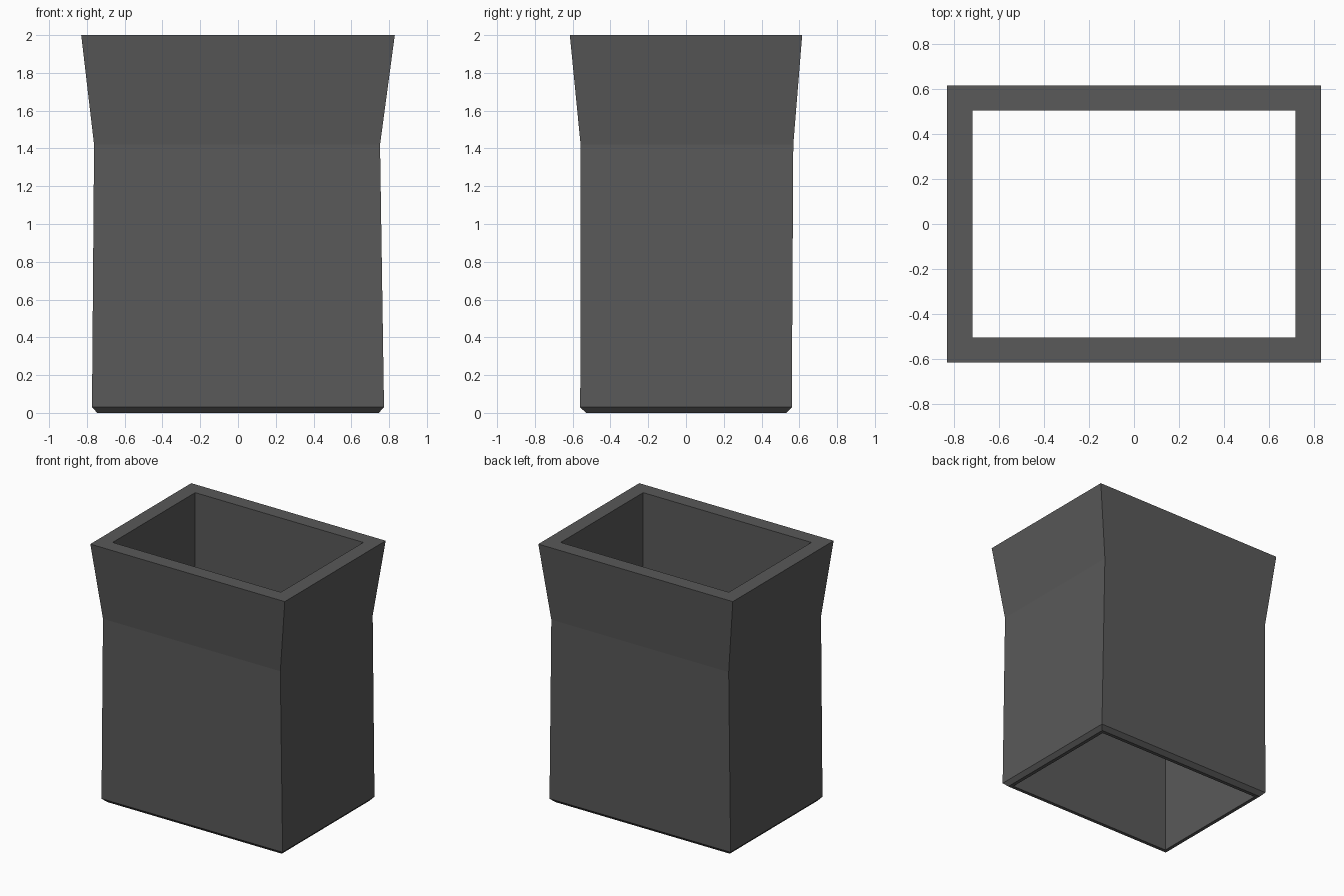
import bpy
import bmesh

cube = bpy.data.objects.get("Cube")
if cube:
    bpy.data.objects.remove(cube, do_unlink=True)

# Dark grey material
grey = bpy.data.materials.new("dark grey")
grey.use_nodes = True
colour = (0.1, 0.1, 0.1, 1)
grey.diffuse_color = colour
grey.node_tree.nodes["Principled BSDF"].inputs["Base Color"].default_value = colour

# Rectangular sections: half width, half depth, height, x shift, y shift
SECTIONS = [
    (0.745, 0.53, 0, 0, 0),             # chamfered foot
    (0.773, 0.56, 0.03, 0, 0),          # top of the chamfer
    (0.757, 0.563, 1.42, -0.005, 0.005),  # waist
    (0.83, 0.615, 2, 0, 0),             # flared rim
    (0.718, 0.503, 2, 0, 0),            # inner rim
    (0.718, 0.503, 0, 0, 0),            # inner foot
]
CORNERS = [(-1, -1), (1, -1), (1, 1), (-1, 1)]


def build_sleeve(name, sections):
    """Skin successive rectangles, closing the last back to the first."""
    bm = bmesh.new()
    rings = [[bm.verts.new((dx + sx * w, dy + sy * d, z)) for sx, sy in CORNERS]
             for w, d, z, dx, dy in sections]
    for i, lower in enumerate(rings):
        upper = rings[(i + 1) % len(rings)]
        for k in range(4):
            n = (k + 1) % 4
            bm.faces.new((lower[k], lower[n], upper[n], upper[k]))
    bmesh.ops.recalc_face_normals(bm, faces=bm.faces)
    mesh = bpy.data.meshes.new(name)
    bm.to_mesh(mesh)
    bm.free()
    mesh.materials.append(grey)
    obj = bpy.data.objects.new(name, mesh)
    bpy.context.collection.objects.link(obj)


# Open-ended flared sleeve
build_sleeve("flared_sleeve", SECTIONS)
